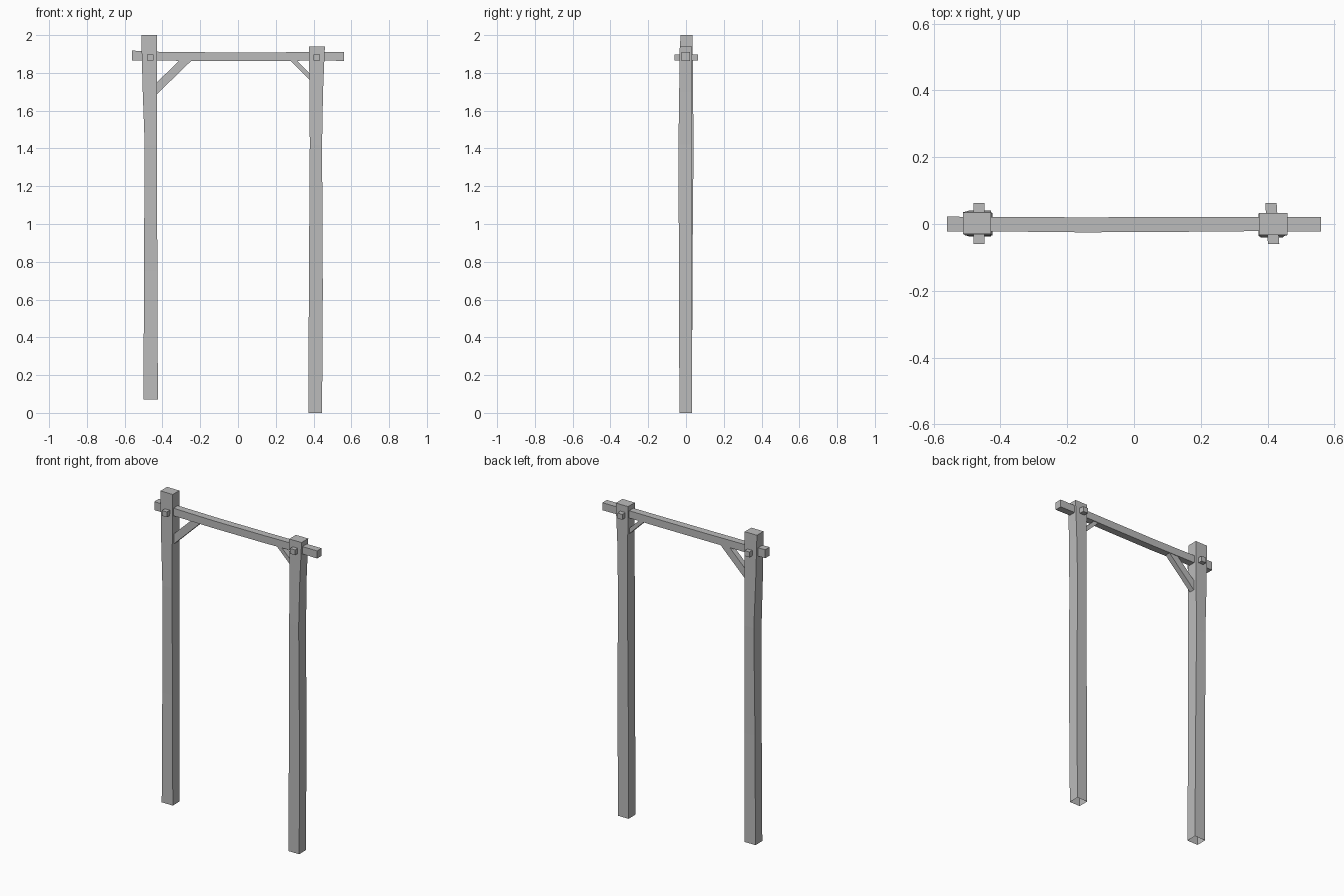
import bpy
import bmesh

cube = bpy.data.objects.get("Cube")
if cube:
    bpy.data.objects.remove(cube, do_unlink=True)

# One weathered grey for all the timber
timber = bpy.data.materials.new("grey_timber")
timber.use_nodes = True
grey = (0.5, 0.5, 0.5, 1)
timber.diffuse_color = grey
timber.node_tree.nodes["Principled BSDF"].inputs["Base Color"].default_value = grey


def loft(name, rings, cap_start=True):
    """Skin a list of four-point rings into a flat-shaded timber."""
    bm = bmesh.new()
    loops = [[bm.verts.new(p) for p in ring] for ring in rings]
    for a, b in zip(loops, loops[1:]):
        for i in range(4):
            j = (i + 1) % 4
            bm.faces.new((a[i], a[j], b[j], b[i]))
    bm.faces.new(loops[-1])
    if cap_start:
        bm.faces.new(loops[0][::-1])
    bmesh.ops.recalc_face_normals(bm, faces=bm.faces)
    mesh = bpy.data.meshes.new(name)
    bm.to_mesh(mesh)
    bm.free()
    mesh.materials.append(timber)
    obj = bpy.data.objects.new(name, mesh)
    bpy.context.collection.objects.link(obj)
    return obj


def rect(a0, a1, b0, b1):
    return [(a0, b0), (a1, b0), (a1, b1), (a0, b1)]


def post(name, sections):
    # Hand-hewn upright, open underneath: z, x range, y range
    loft(name, [[(x, y, z) for x, y in rect(*s)] for z, *s in sections], cap_start=False)


def beam(name, sections):
    # Horizontal timber: x, y range, z range
    loft(name, [[(x, y, z) for y, z in rect(*s)] for x, *s in sections])


def peg(name, x, skew):
    # Square dowel through post and beam
    loft(name, [[(px, y, z) for px, z in rect(x + s - 0.017, x + s + 0.017, 1.865, 1.898)]
                for y, s in ((-0.06, skew), (0.063, -skew))])


def brace(name, outline, half):
    # Diagonal strut extruded through its depth
    loft(name, [[(x, y, z) for x, z in outline] for y in (-half, half)])


post("right_post", [
    (0.07, -0.50, -0.424, -0.035, 0.032),
    (0.75, -0.498, -0.427, -0.032, 0.034),
    (1.42, -0.494, -0.429, -0.037, 0.040),
    (1.72, -0.505, -0.428, -0.034, 0.037),
    (2.00, -0.512, -0.428, -0.030, 0.035)])

post("left_post", [
    (0.00, 0.373, 0.445, -0.035, 0.032),
    (0.65, 0.375, 0.449, -0.037, 0.031),
    (1.42, 0.380, 0.445, -0.040, 0.033),
    (1.70, 0.379, 0.450, -0.036, 0.032),
    (1.94, 0.375, 0.460, -0.033, 0.033)])

beam("crossbeam", [
    (-0.56, -0.022, 0.022, 1.865, 1.918),
    (-0.43, -0.022, 0.021, 1.865, 1.912),
    (-0.15, -0.025, 0.020, 1.863, 1.909),
    (0.20, -0.023, 0.021, 1.863, 1.909),
    (0.40, -0.021, 0.021, 1.865, 1.910),
    (0.56, -0.023, 0.021, 1.864, 1.911)])

peg("right_peg", -0.464, 0)
peg("left_peg", 0.414, 0.004)

brace("right_brace", [(-0.445, 1.672), (-0.235, 1.876), (-0.299, 1.876), (-0.445, 1.735)], 0.017)
brace("left_brace", [(0.395, 1.748), (0.265, 1.876), (0.299, 1.876), (0.395, 1.782)], 0.017)
